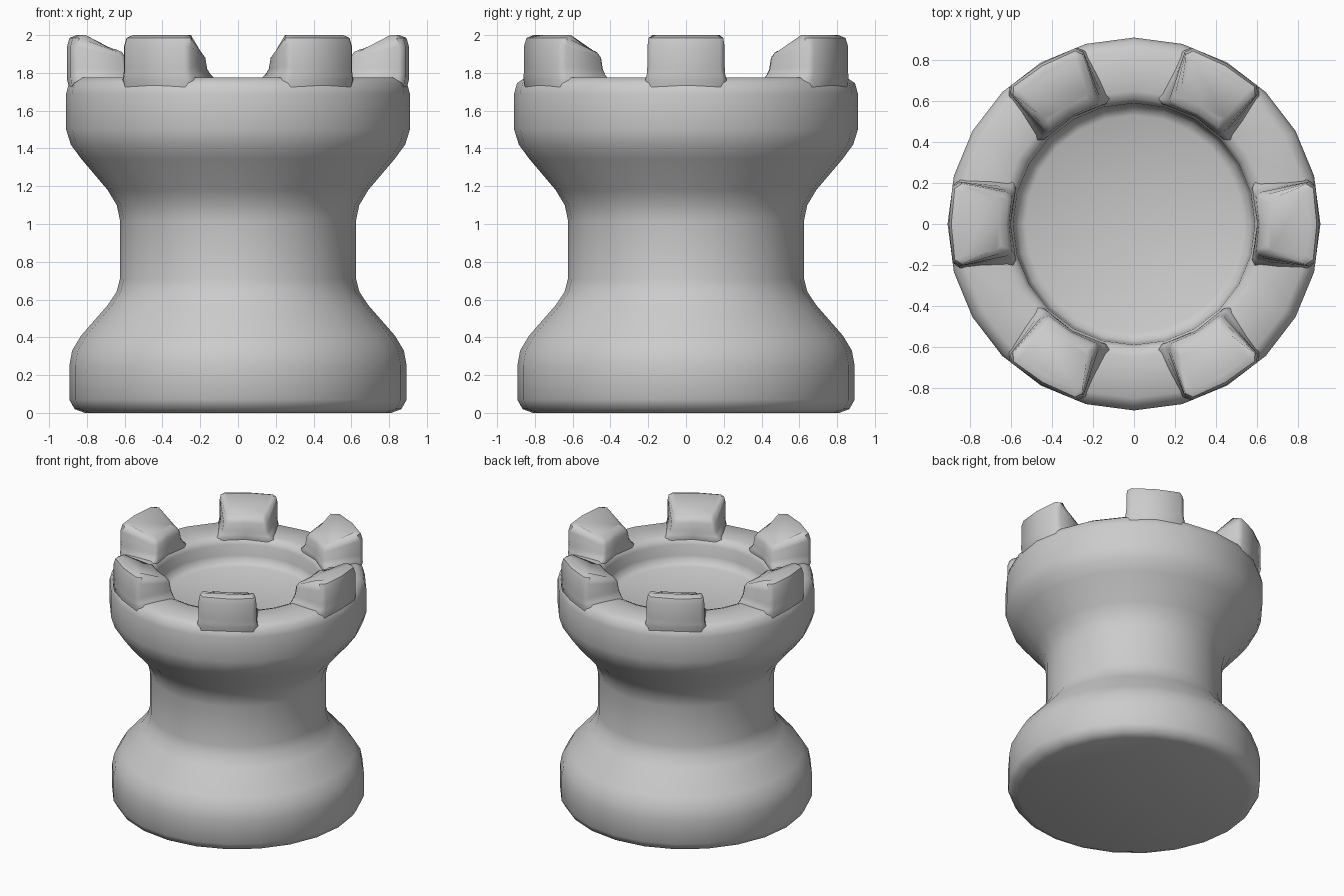
import bpy, bmesh
from math import sin, cos, pi, sqrt, radians

if "Cube" in bpy.data.objects:
    bpy.data.objects.remove(bpy.data.objects["Cube"])

SIDES = 24


def finish(bm, name):
    bmesh.ops.recalc_face_normals(bm, faces=bm.faces)
    mesh = bpy.data.meshes.new(name)
    bm.to_mesh(mesh)
    bm.free()
    ob = bpy.data.objects.new(name, mesh)
    bpy.context.collection.objects.link(ob)
    bpy.ops.object.select_all(action='DESELECT')
    ob.select_set(True)
    bpy.context.view_layer.objects.active = ob
    bpy.ops.object.shade_smooth_by_angle(angle=radians(50))
    return ob


def loft(bm, rings):
    # skin a stack of closed rings and cap both ends
    rows = [[bm.verts.new(p) for p in ring] for ring in rings]
    n = len(rows[0])
    for a, b in zip(rows, rows[1:]):
        for i in range(n):
            j = (i + 1) % n
            bm.faces.new((a[i], a[j], b[j], b[i]))
    bm.faces.new(rows[0][::-1])
    bm.faces.new(rows[-1])


# tower body: turned profile from the underside, up the outside, into the cup
profile = [(0.81, 0.0), (0.865, 0.02), (0.893, 0.07), (0.893, 0.25),
           (0.878, 0.33), (0.83, 0.41), (0.69, 0.57), (0.643, 0.64),
           (0.625, 0.71), (0.625, 1.02), (0.642, 1.10), (0.69, 1.18),
           (0.83, 1.345), (0.885, 1.42), (0.91, 1.50), (0.91, 1.69),
           (0.895, 1.745), (0.85, 1.775), (0.65, 1.775), (0.61, 1.76),
           (0.59, 1.72), (0.585, 1.64), (0.57, 1.595), (0.53, 1.575)]
bm = bmesh.new()
loft(bm, [[(r * cos(2 * pi * i / SIDES), r * sin(2 * pi * i / SIDES), z)
           for i in range(SIDES)] for r, z in profile])
finish(bm, "tower_body")

# battlements: six wedges with flared feet and tops sloping inward
# outer radius, inner radius, outer z, inner z, outer half width, inner half width
layers = [(0.885, 0.62, 1.68, 1.70, 0.205, 0.20),
          (0.905, 0.602, 1.765, 1.765, 0.215, 0.205),
          (0.905, 0.602, 1.79, 1.79, 0.208, 0.18),
          (0.905, 0.605, 1.83, 1.82, 0.205, 0.163),
          (0.905, 0.61, 1.94, 1.88, 0.205, 0.155),
          (0.892, 0.625, 1.985, 1.91, 0.197, 0.14),
          (0.855, 0.66, 2.0, 1.927, 0.178, 0.125)]


def merlon_ring(layer, turn):
    ro, ri, zo, zi, ho, hi = layer
    pts = []
    for f in (-1, -0.88, 0, 0.88, 1):
        x = sqrt(ro * ro - (f * ho) ** 2) - (0.03 if abs(f) == 1 else 0)
        pts.append((x, f * ho, zo))
    for f in (1, 0.85, 0, -0.85, -1):
        x = sqrt(ri * ri - (f * hi) ** 2) + (0.025 if abs(f) == 1 else 0)
        pts.append((x, f * hi, zi))
    c, s = cos(turn), sin(turn)
    return [(x * c - y * s, x * s + y * c, z) for x, y, z in pts]


bm = bmesh.new()
for k in range(6):
    loft(bm, [merlon_ring(layer, k * pi / 3) for layer in layers])
finish(bm, "battlements")
